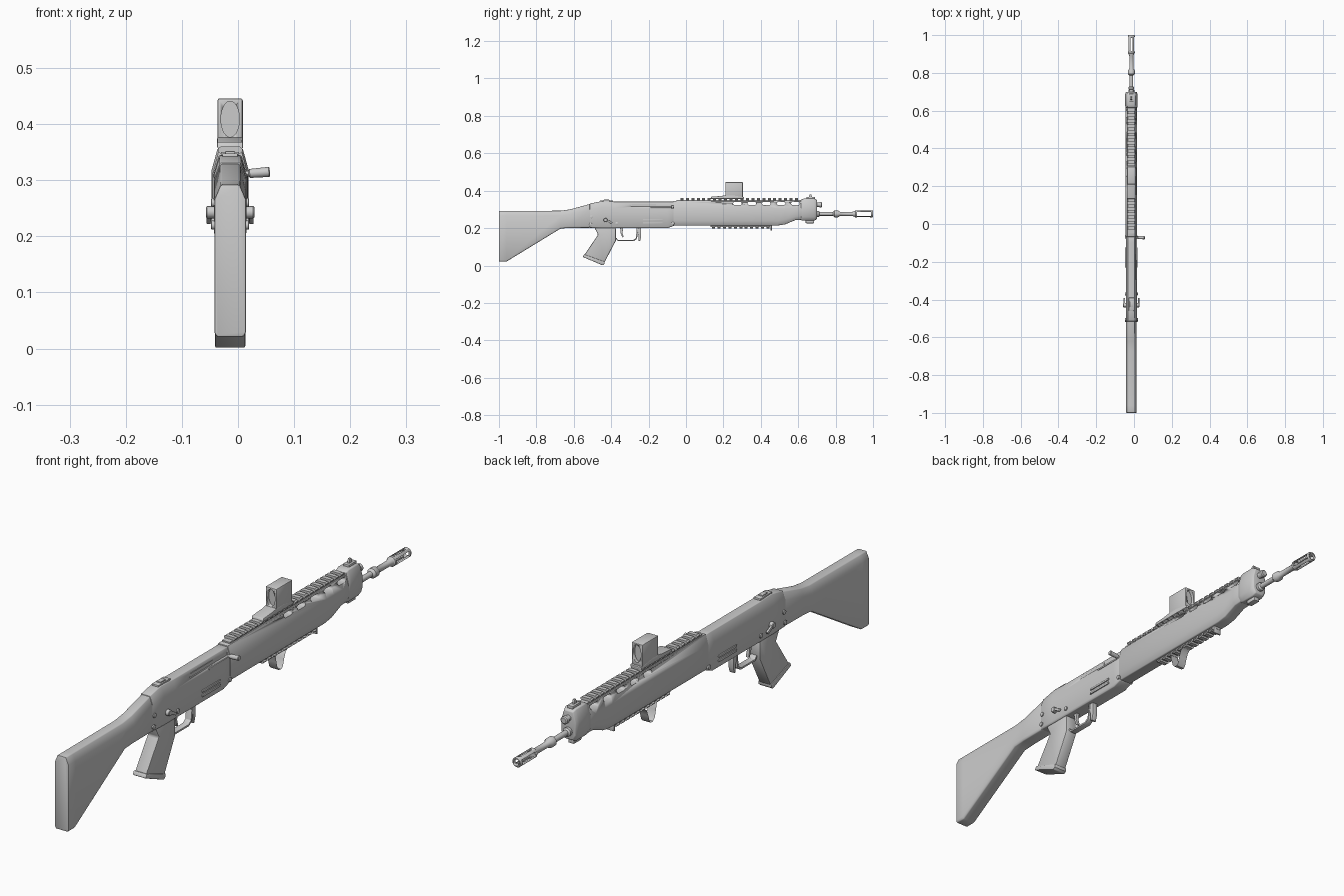
import bpy, bmesh, math
from mathutils import Vector

C = -0.014  # centre plane of the body


def finish(name, bm, bevel=0.0, smooth=True):
    bmesh.ops.recalc_face_normals(bm, faces=bm.faces)
    me = bpy.data.meshes.new(name)
    bm.to_mesh(me)
    bm.free()
    ob = bpy.data.objects.new(name, me)
    bpy.context.collection.objects.link(ob)
    bpy.ops.object.select_all(action='DESELECT')
    ob.select_set(True)
    bpy.context.view_layer.objects.active = ob
    if bevel:
        m = ob.modifiers.new("bevel", 'BEVEL')
        m.width, m.segments, m.angle_limit = bevel, 2, math.radians(40)
        bpy.ops.object.modifier_apply(modifier="bevel")
    if smooth:
        bpy.ops.object.shade_smooth_by_angle(angle=math.radians(35))
    return ob


def bridge(bm, rings, closed=True):
    n = len(rings[0])
    for a, b in zip(rings, rings[1:]):
        for i in range(n if closed else n - 1):
            j = (i + 1) % n
            bm.faces.new((a[i], a[j], b[j], b[i]))


def prism(name, pts, hw, bevel=0.0, x=C, caps=True, closed=True):
    """Side profile (y, z) extruded across x."""
    bm = bmesh.new()
    rings = [[bm.verts.new((x + s * hw, y, z)) for y, z in pts] for s in (-1, 1)]
    bridge(bm, rings, closed)
    if caps:
        for r in rings:
            bm.faces.new(r)
    return finish(name, bm, bevel)


def box(name, x0, x1, y0, y1, z0, z1, bevel=0.0):
    return prism(name, [(y0, z0), (y1, z0), (y1, z1), (y0, z1)], (x1 - x0) / 2, bevel, (x0 + x1) / 2)


def loft(name, stations, bevel=0.0):
    """Stations: y, z bottom, z top, half widths bottom/middle/top, chamfer heights bottom/top."""
    bm = bmesh.new()
    rings = []
    for y, zb, zt, wb, wm, wt, cb, ct in stations:
        half = [(wb, zb), (wm, zb + cb), (wm, zt - ct), (wt, zt)]
        pts = half + [(-w, z) for w, z in reversed(half)]
        rings.append([bm.verts.new((C + w, y, z)) for w, z in pts])
    bridge(bm, rings)
    bm.faces.new(rings[0])
    bm.faces.new(rings[-1])
    return finish(name, bm, bevel)


def lathe(name, prof, origin, axis, n=20):
    """Profile (distance along axis, radius) spun round an axis."""
    bm = bmesh.new()
    q = Vector((0, 0, 1)).rotation_difference(Vector(axis))
    rings = [[bm.verts.new(Vector(origin) + q @ Vector((r * math.cos(k * math.tau / n), r * math.sin(k * math.tau / n), d)))
              for k in range(n)] for d, r in prof]
    bridge(bm, rings)
    bm.faces.new(rings[0])
    bm.faces.new(rings[-1])
    return finish(name, bm)


def oval(cx, cy, rx, ry, n=24, straight=0.0):
    out = []
    for k in range(n):
        a = (k + 0.5) * math.tau / n
        out.append((cx + rx * math.cos(a) + math.copysign(straight, math.cos(a)), cy + ry * math.sin(a)))
    return out


def cut(ob, cutter):
    m = ob.modifiers.new("cut", 'BOOLEAN')
    m.operation, m.solver, m.object = 'DIFFERENCE', 'EXACT', cutter
    bpy.ops.object.select_all(action='DESELECT')
    ob.select_set(True)
    bpy.context.view_layer.objects.active = ob
    bpy.ops.object.modifier_apply(modifier="cut")
    bpy.data.objects.remove(cutter)


# Stock
loft("stock", [(-1, .021, .292, .024, .028, .017, .008, .026),
               (-.96, .021, .292, .024, .028, .017, .008, .026),
               (-.67, .198, .293, .024, .028, .017, .008, .026),
               (-.62, .201, .3, .024, .028, .017, .008, .026),
               (-.51, .202, .33, .024, .028, .017, .008, .03)], .003)

# Receiver with side ribs, port and pins
receiver = loft("receiver", [(-.515, .202, .331, .025, .029, .018, .006, .03),
                             (-.45, .2, .344, .025, .029, .018, .006, .034),
                             (-.38, .2, .341, .025, .029, .018, .006, .034),
                             (-.1, .2, .341, .025, .029, .018, .006, .034),
                             (-.065, .212, .341, .025, .029, .018, .006, .034)], .002)
cut(receiver, box("port_cutter", .008, .03, -.295, -.075, .315, .331))
box("bolt", .002, .0095, -.29, -.16, .317, .329)
box("port_lip", .008, .017, -.19, -.07, .305, .312, .002)
for s, side in ((1, "right"), (-1, "left")):
    x = C + s * .03
    for i, z in enumerate((.222, .238)):
        box(f"rib_{side}_{i}", x - .003, x + .003, -.23, -.125, z, z + .009, .002)
    for i, (y, z) in enumerate(((-.51, .22), (-.505, .26), (-.37, .225), (-.07, .225))):
        lathe(f"pin_{side}_{i}", [(0, .008), (.007, .008), (.008, .006)], (C + s * .026, y, z), (s, 0, 0), 12)
    lathe(f"selector_hub_{side}", [(0, .011), (.013, .011), (.015, .009)], (C + s * .028, -.43, .243), (s, 0, 0), 16)
    prism(f"selector_lever_{side}", [(-.44, .246), (-.434, .254), (-.392, .231), (-.398, .222)], .004, .001, C + s * .038)
lathe("selector_shaft", [(-.043, .006), (.043, .006)], (C, -.43, .243), (1, 0, 0), 12)

# Charging handle
lathe("charging_handle", [(0, .005), (.012, .005), (.014, .008), (.048, .009), (.05, .007)],
      (.007, -.072, .311), (1, 0, .08), 16)

# Rear sight
box("rear_sight_base", C - .014, C + .014, -.46, -.39, .338, .348, .002)
box("rear_sight_leaf", C - .009, C + .009, -.44, -.41, .345, .352, .002)

# Handguard with vents
guard = loft("handguard", [(-.068, .214, .345, .022, .031, .02, .025, .04),
                           (.49, .214, .345, .022, .031, .02, .025, .04),
                           (.53, .22, .345, .022, .031, .02, .025, .04),
                           (.585, .243, .345, .022, .031, .02, .02, .04),
                           (.625, .245, .345, .022, .031, .02, .02, .04)], .003)
for y in (.275, .352, .43, .508, .585):
    cut(guard, prism("vent_cutter", oval(y, .332, .008, .008, 16, .015), .06))

# Front block, front sight, gas plug and lug
loft("front_block", [(.615, .242, .352, .02, .031, .021, .02, .04),
                     (.63, .24, .358, .02, .033, .022, .02, .04),
                     (.685, .24, .358, .02, .033, .022, .02, .04),
                     (.7, .248, .35, .017, .028, .018, .02, .035)], .003)
box("front_sight_base", C - .012, C + .012, .645, .69, .354, .366, .002)
prism("front_sight_post", [(.655, .362), (.675, .362), (.67, .381), (.661, .381)], .004, .001)
lathe("gas_plug", [(0, .011), (.018, .011), (.019, .014), (.03, .014), (.033, .01)], (C, .695, .325), (0, 1, 0))
box("lower_lug", C - .012, C + .012, .64, .685, .226, .244, .003)

# Barrel and slotted muzzle
lathe("barrel", [(-.02, .016), (.01, .016), (.015, .01), (.085, .01), (.093, .018), (.113, .018), (.123, .011),
                 (.19, .011), (.2, .015), (.212, .015)], (C, .7, .276), (0, 1, 0))
muzzle = lathe("flash_hider", [(0, .014), (.005, .018), (.097, .018), (.1, .016)], (C, .9, .276), (0, 1, 0), 24)
cut(muzzle, lathe("bore_cutter", [(.01, .012), (.12, .012)], (C, .9, .276), (0, 1, 0), 24))
cut(muzzle, box("slot_cutter_side", -.1, .1, .913, .99, .266, .286))
cut(muzzle, box("slot_cutter_top", C - .005, C + .005, .915, .985, .2, .35))

# Top and bottom rails
box("top_rail", C - .016, C + .016, -.05, .62, .34, .35)
box("bottom_rail", C - .014, C + .014, .13, .46, .206, .217)
for i in range(22):
    y = -.03 + i * .0292
    loft(f"top_rail_tooth_{i}", [(y, .348, .36, .018, .022, .017, .004, .004),
                                 (y + .016, .348, .36, .018, .022, .017, .004, .004)])
for i in range(11):
    y = .14 + i * .029
    loft(f"bottom_rail_tooth_{i}", [(y, .199, .21, .015, .02, .016, .004, .004),
                                    (y + .016, .199, .21, .015, .02, .016, .004, .004)])
box("bottom_rail_stop", C - .016, C + .016, .452, .459, .187, .215, .002)

# Hand stop: an open strip
prism("hand_stop", [(.205, .212), (.213, .198), (.218, .175), (.225, .15), (.235, .14), (.247, .139), (.255, .147),
                    (.262, .17), (.271, .193), (.285, .204), (.3, .208)], .017, 0, C, False, False)

# Optic
prism("optic_mount", [(.13, .357), (.31, .357), (.31, .366), (.25, .376), (.21, .376), (.19, .372), (.135, .368)],
      .023, .002)
optic = box("optic_housing", C - .0225, C + .0225, .21, .304, .362, .446, .004)
for y0, y1 in ((.2, .222), (.292, .32)):
    bm = bmesh.new()
    ring = oval(C, .409, .0165, .032)
    bridge(bm, [[bm.verts.new((x, y, z)) for x, z in ring] for y in (y0, y1)])
    bmesh.ops.holes_fill(bm, edges=bm.edges[:])
    cut(optic, finish("lens_cutter", bm))

# Pistol grip with base plate
prism("pistol_grip", [(-.49, .203), (-.47, .165), (-.545, .055), (-.437, .014), (-.374, .135), (-.375, .203)], .024, .006)
prism("grip_base", [(-.545, .06), (-.552, .046), (-.446, .001), (-.437, .008), (-.434, .02)], .027, .003)

# Trigger, guard and catch
prism("trigger_guard", [(-.375, .142), (-.365, .13), (-.28, .13), (-.262, .142), (-.255, .2), (-.262, .2),
                        (-.268, .147), (-.282, .137), (-.362, .137), (-.372, .148)], .012, .001)
prism("trigger", [(-.352, .203), (-.335, .203), (-.34, .175), (-.333, .152), (-.34, .15), (-.35, .175)], .006, .001)
prism("magazine_catch", [(-.265, .203), (-.24, .203), (-.24, .15), (-.246, .13), (-.254, .13), (-.254, .16),
                         (-.265, .185)], .01, .001)
